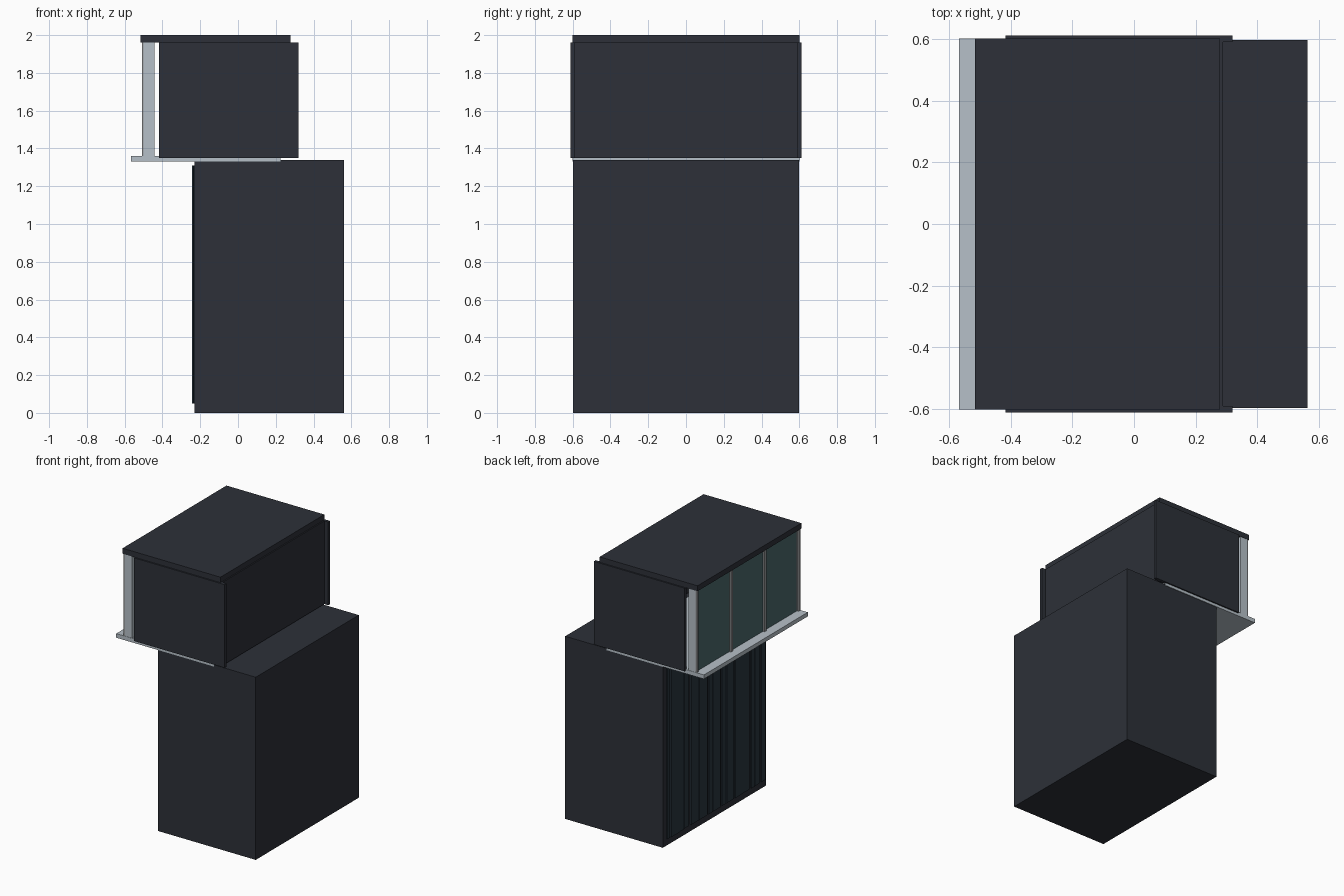
import bpy, random

if "Cube" in bpy.data.objects:
    bpy.data.objects.remove(bpy.data.objects["Cube"])

random.seed(4)


def material(name, rgb):
    m = bpy.data.materials.new(name)
    m.diffuse_color = (*rgb, 1)
    m.use_nodes = True
    m.node_tree.nodes["Principled BSDF"].inputs["Base Color"].default_value = m.diffuse_color
    return m


DARK = material("charcoal", (0.026, 0.03, 0.04))
SLAT = material("blue_black", (0.022, 0.036, 0.05))
LIGHT = material("pale_grey", (0.47, 0.53, 0.58))
METAL = material("metal_grey", (0.32, 0.33, 0.34))
GLASS = material("teal_glass", (0.07, 0.14, 0.15))


def box(name, x, y, z, mat):
    """Axis-aligned box from three (min, max) ranges."""
    bpy.ops.mesh.primitive_cube_add(size=1)
    o = bpy.context.object
    o.name = name
    o.location = [(a + b) / 2 for a, b in (x, y, z)]
    o.scale = [b - a for a, b in (x, y, z)]
    bpy.ops.object.transform_apply(location=True, rotation=False, scale=True)
    o.data.materials.append(mat)
    return o


# Lower volume
box("lower_block", (-0.23, 0.562), (-0.597, 0.597), (0, 1.34), DARK)

# Vertical cladding of irregular widths on the recessed left face
y = -0.585
while y < 0.55:
    w = min(random.uniform(0.03, 0.1), 0.585 - y)
    depth = random.choice((0.006, 0.009, 0.013))
    box("cladding_slat", (-0.23 - depth, -0.229), (y, y + w), (0.05, 1.31), SLAT)
    y += w + random.choice((0.006, 0.012, 0.02))

# Cantilevered balcony floor and roof slab
box("floor_slab", (-0.567, 0.225), (-0.602, 0.602), (1.33, 1.36), LIGHT)
box("roof_slab", (-0.515, 0.279), (-0.602, 0.602), (1.96, 2.0), DARK)

# Back wall of the upper room
box("back_wall", (0.272, 0.288), (-0.59, 0.59), (1.35, 1.96), DARK)

# Side walls and corner columns, mirrored front to back
for side, s in (("front", -1), ("rear", 1)):
    box(side + "_side_wall", (-0.417, 0.319), sorted((s * 0.59, s * 0.612)), (1.35, 1.96), DARK)
    box(side + "_column", (-0.499, -0.441), sorted((s * 0.572, s * 0.6)), (1.36, 1.96), LIGHT)

# Window wall with slim mullions
box("window_glass", (-0.495, -0.485), (-0.573, 0.573), (1.36, 1.96), GLASS)
for my in (-0.59, -0.195, 0.195, 0.59):
    box("window_mullion", (-0.509, -0.484), (my - 0.01, my + 0.01), (1.36, 1.96), METAL)
